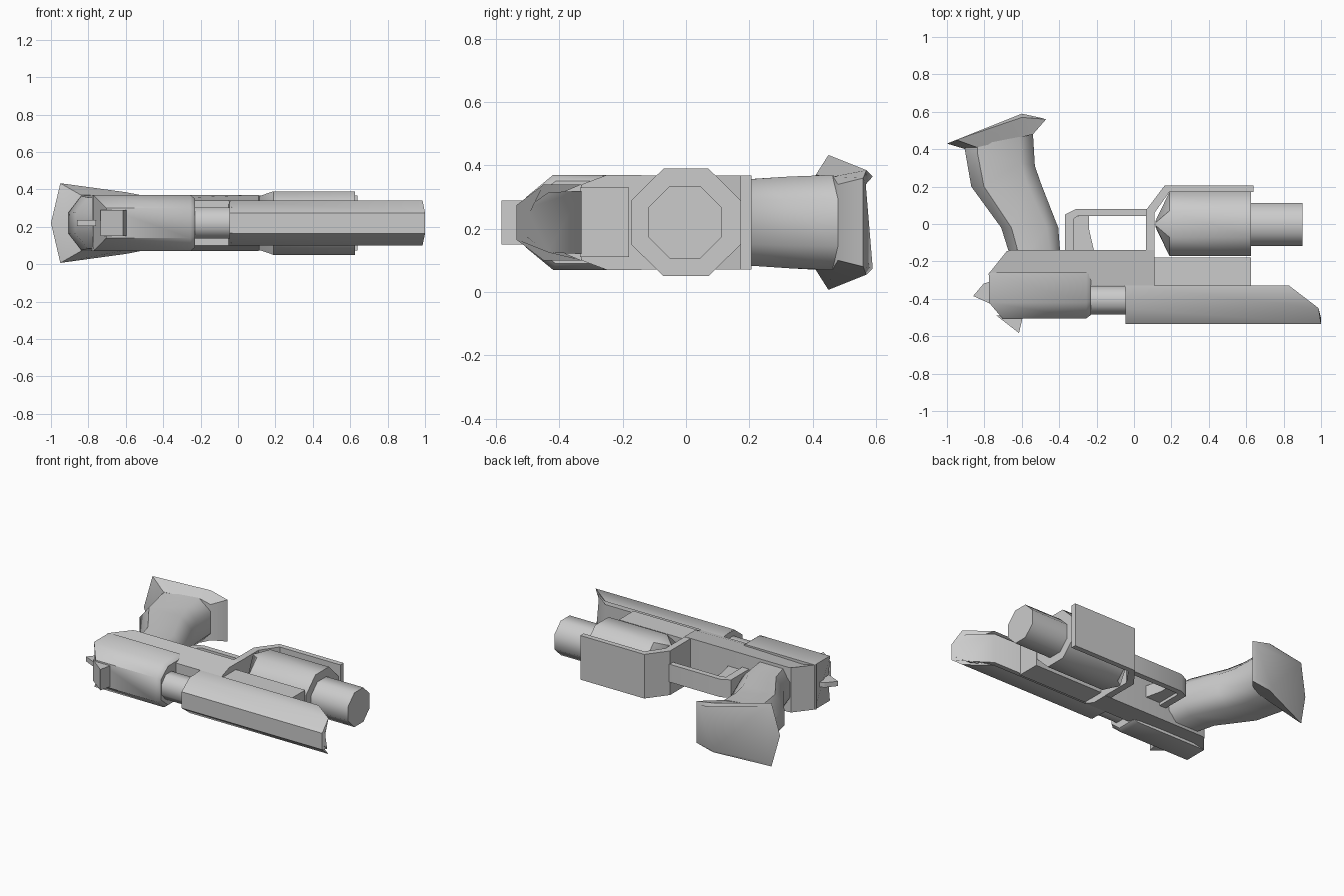
import bpy, bmesh, math

if "Cube" in bpy.data.objects:
    bpy.data.objects.remove(bpy.data.objects["Cube"])

ZC = 0.22  # height of the symmetry plane
grey = bpy.data.materials.new("plain_grey")
grey.diffuse_color = (0.6, 0.6, 0.6, 1)
grey.use_nodes = True
grey.node_tree.nodes["Principled BSDF"].inputs["Base Color"].default_value = grey.diffuse_color


def finish(name, bm, angle=50):
    bmesh.ops.remove_doubles(bm, verts=bm.verts, dist=0.0005)
    bmesh.ops.recalc_face_normals(bm, faces=bm.faces)
    me = bpy.data.meshes.new(name)
    bm.to_mesh(me)
    bm.free()
    me.materials.append(grey)
    ob = bpy.data.objects.new(name, me)
    bpy.context.collection.objects.link(ob)
    bpy.ops.object.select_all(action='DESELECT')
    ob.select_set(True)
    bpy.context.view_layer.objects.active = ob
    bpy.ops.object.shade_smooth_by_angle(angle=math.radians(angle))
    return ob


def loft(name, rings, angle=50):
    """Skin a list of equal-length rings, z measured from the symmetry plane."""
    bm = bmesh.new()
    rows = [[bm.verts.new((x, y, z + ZC)) for x, y, z in r] for r in rings]
    n = len(rows[0])
    for a, b in zip(rows, rows[1:]):
        for i in range(n):
            j = (i + 1) % n
            bm.faces.new((a[i], a[j], b[j], b[i]))
    bm.faces.new(rows[0])
    bm.faces.new(rows[-1])
    return finish(name, bm, angle)


def slab(name, outline, half, angle=30):
    """Extrude an xy outline to both sides of the symmetry plane."""
    return loft(name, [[(x, y, s * half) for x, y in outline] for s in (-1, 1)], angle)


def octagon(x, yc, ry, rz):
    r = 1 / math.cos(math.pi / 8)
    return [(x, yc + ry * r * math.cos(math.pi / 8 + k * math.pi / 4),
             rz * r * math.sin(math.pi / 8 + k * math.pi / 4)) for k in range(8)]


def mirrored(half):
    """Close a half section (y, z) across the symmetry plane."""
    return half + [(y, -z) for y, z in reversed(half)]


# Upper slide with chamfered ends
slide = mirrored([(-0.26, 0.15), (-0.42, 0.15), (-0.505, 0.08)])


def slide_ring(x, s):
    return [(x, -0.36 + (y + 0.36) * s, z * s) for y, z in slide]


rear = [(-0.775 + max(0, -0.43 - y) * 0.95, y, z) for y, z in slide]
loft("slide", [rear, slide_ring(-0.255, 1), slide_ring(-0.23, 0.87)])

# Lower frame
frame = [(-0.78, -0.27), (-0.68, -0.145), (-0.66, -0.14), (0.11, -0.14),
         (0.11, -0.25), (0.11, -0.33), (-0.25, -0.33), (-0.7, -0.33)]
loft("frame", [[(x, y, s * (0.15 if y > -0.3 else 0.12)) for x, y in frame]
               for s in (-1, 1)], 35)

# Upper barrel and the channel shroud around it
loft("upper_barrel", [octagon(x, -0.407, 0.076, 0.083) for x in (-0.3, 0.02)])
outer = [(-0.33, 0.12), (-0.45, 0.12), (-0.535, 0.055)]
inner = [(-0.505, -0.045), (-0.435, -0.095), (-0.33, -0.1)]
channel = mirrored(outer) + inner + [(y, -z) for y, z in reversed(inner)]
loft("shroud", [
    [(-0.05 + 0.02 * (-0.33 - y) / 0.2, y, z) for y, z in channel],
    [(1 - max(0, y + 0.46) / 0.13 * 0.17, y, z) for y, z in channel]])
loft("shroud_back", [[(x, y, z * 0.99) for y, z in mirrored(outer)] for x in (-0.045, -0.02)])

# Block below the shroud
slab("lower_block", [(0.1, -0.335), (0.625, -0.335), (0.625, -0.18), (0.1, -0.18)], 0.11)

# Large lower cylinder with wedge-shaped rear, and its muzzle
big = octagon(0.19, 0, 0.172, 0.17)
loft("lower_cylinder", [
    [(0.115, y * 0.1, z * 0.85) for x, y, z in big], big, octagon(0.625, 0, 0.172, 0.17)])
loft("muzzle", [octagon(x, -0.003, 0.115, 0.115) for x in (0.6, 0.9)])

# Wide strip running under the cylinder and up to the frame
slab("cover_strip", [(0.64, 0.172), (0.64, 0.207), (0.165, 0.207), (0.065, 0.075),
                     (0.065, -0.16), (0.11, -0.16), (0.11, 0.06), (0.19, 0.172)], 0.148)

# Trigger and its guard
slab("trigger_guard", [(0.08, 0.08), (-0.31, 0.08), (-0.37, 0.05), (-0.37, -0.16),
                       (-0.32, -0.16), (-0.32, 0.03), (-0.3, 0.043), (0.08, 0.043)], 0.06)
slab("trigger", [(-0.32, 0.04), (-0.24, 0.045), (-0.24, -0.03), (-0.21, -0.16),
                 (-0.32, -0.16)], 0.04)

# Grip lofted from chamfered sections: rear xy, front xy, half width
sections = [((-0.65, -0.21), (-0.39, -0.21), 0.13), ((-0.71, -0.02), (-0.405, -0.02), 0.13),
            ((-0.87, 0.2), (-0.495, 0.21), 0.137), ((-0.905, 0.4), (-0.53, 0.31), 0.145),
            ((-0.9, 0.41), (-0.54, 0.48), 0.15)]


def grip_ring(a, b, w):
    plan = [(0, 0.4), (0.18, 1), (0.8, 1), (1, 0.5), (1, -0.5), (0.8, -1), (0.18, -1), (0, -0.4)]
    return [(a[0] + (b[0] - a[0]) * t, a[1] + (b[1] - a[1]) * t, w * s) for t, s in plan]


loft("grip", [grip_ring(*s) for s in sections])

# Flared grip base with a pointed rear
neck = [(-0.9, 0.4, 0.0), (-0.84, 0.41, 0.15), (-0.6, 0.465, 0.145), (-0.54, 0.48, 0.12)]
rim = [(-1.0, 0.43, 0.0), (-0.95, 0.45, 0.213), (-0.6, 0.57, 0.165), (-0.47, 0.56, 0.14)]
cap = [(-0.97, 0.442, 0.0), (-0.93, 0.458, 0.19), (-0.6, 0.59, 0.145), (-0.5, 0.568, 0.12)]
loft("grip_base", [r + [(x, y, -z) for x, y, z in reversed(r[1:])] for r in (neck, rim, cap)], 40)

# Rear sight and hammer
slab("rear_sight", [(-0.735, -0.49), (-0.615, -0.583), (-0.593, -0.49)], 0.07)
slab("hammer", [(-0.86, -0.385), (-0.805, -0.32), (-0.76, -0.305), (-0.76, -0.43)], 0.016)
